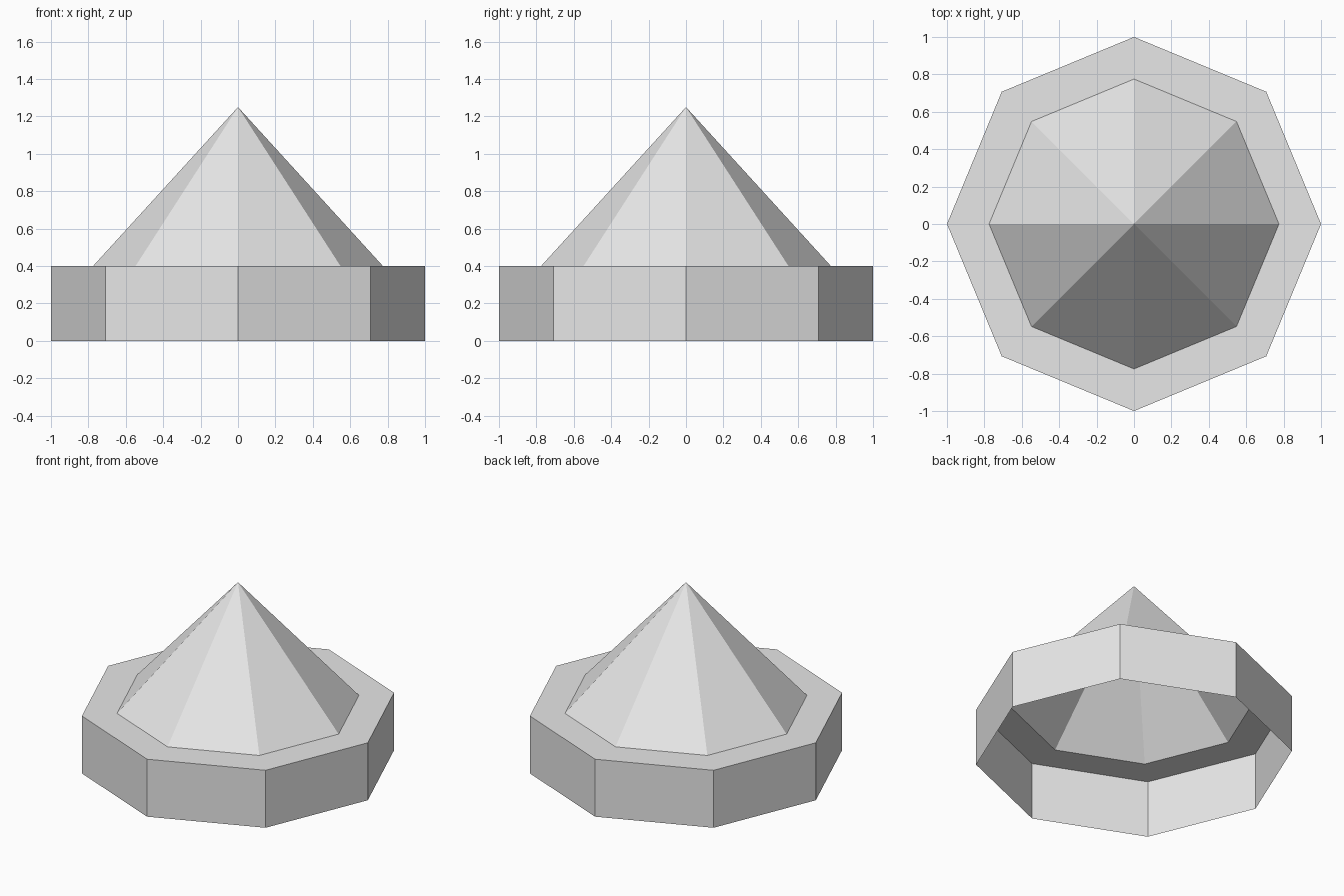
import bpy
import bmesh
from math import cos, sin, tau

SIDES = 8

old = bpy.data.objects.get("Cube")
if old:
    bpy.data.objects.remove(old, do_unlink=True)

grey = bpy.data.materials.new("light_grey")
grey.use_nodes = True
colour = (0.8, 0.8, 0.8, 1)
grey.diffuse_color = colour
grey.node_tree.nodes["Principled BSDF"].inputs["Base Color"].default_value = colour


def lathe(name, profile):
    """Sweep (radius, height) points, bottom to top, into a flat-faced open shell."""
    bm = bmesh.new()
    rings = []
    for r, z in profile:
        count = SIDES if r > 0 else 1
        rings.append([bm.verts.new((r * cos(tau * i / SIDES), r * sin(tau * i / SIDES), z))
                      for i in range(count)])
    for low, high in zip(rings, rings[1:]):
        for i in range(SIDES):
            j = (i + 1) % SIDES
            if len(high) == 1:
                bm.faces.new((low[i], low[j], high[0]))
            else:
                bm.faces.new((low[i], low[j], high[j], high[i]))
    mesh = bpy.data.meshes.new(name)
    bm.to_mesh(mesh)
    bm.free()
    mesh.materials.append(grey)
    obj = bpy.data.objects.new(name, mesh)
    bpy.context.collection.objects.link(obj)
    return obj


# Thin outer wall with its flat top rim, open underneath
lathe("base_rim", [(1.0, 0.0), (1.0, 0.4), (0.775, 0.4)])

# Hollow pointed top rising from the rim
lathe("pointed_top", [(0.775, 0.4), (0.0, 1.25)])
